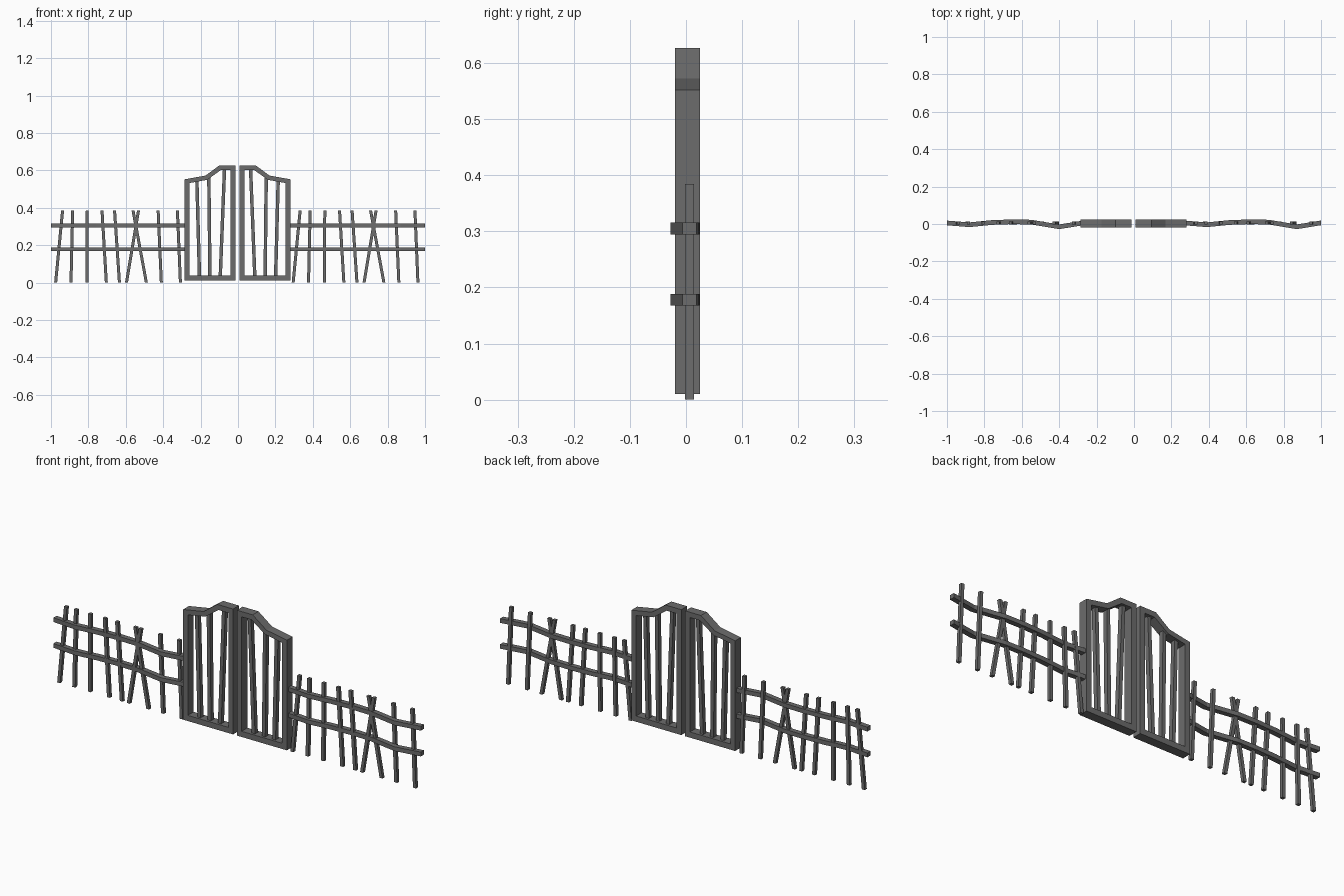
import bpy
import bmesh
from mathutils import Vector

cube = bpy.data.objects.get("Cube")
if cube:
    bpy.data.objects.remove(cube, do_unlink=True)

# Single flat colour for all the ironwork
iron = bpy.data.materials.new("dark_grey_iron")
iron.use_nodes = True
colour = (0.15, 0.15, 0.15, 1)
iron.diffuse_color = colour
iron.node_tree.nodes["Principled BSDF"].inputs["Base Color"].default_value = colour


def finish(name, bm):
    bmesh.ops.recalc_face_normals(bm, faces=bm.faces)
    mesh = bpy.data.meshes.new(name)
    bm.to_mesh(mesh)
    bm.free()
    mesh.materials.append(iron)
    obj = bpy.data.objects.new(name, mesh)
    bpy.context.collection.objects.link(obj)
    return obj


def beam(name, path, a, b):
    """Sweep a four-sided section with half-axes a and b along a path."""
    a, b = Vector(a), Vector(b)
    bm = bmesh.new()
    rings = [[bm.verts.new(Vector(p) + i * a + j * b)
              for i, j in ((-1, -1), (1, -1), (1, 1), (-1, 1))] for p in path]
    for r, s in zip(rings, rings[1:]):
        for k in range(4):
            n = (k + 1) % 4
            bm.faces.new((r[k], r[n], s[n], s[k]))
    bm.faces.new(rings[0])
    bm.faces.new(rings[-1])
    return finish(name, bm)


def frame(name, outer, inner, y0, y1):
    """Extruded ring between two matching outlines."""
    bm = bmesh.new()
    loops = [[bm.verts.new((x, y, z)) for x, z in loop]
             for loop, y in ((outer, y0), (inner, y0), (inner, y1), (outer, y1))]
    for k in range(len(outer)):
        n = (k + 1) % len(outer)
        for r, s in zip(loops, loops[1:] + loops[:1]):
            bm.faces.new((r[k], r[n], s[n], s[k]))
    return finish(name, bm)


# Gate leaves: arched frame and three leaning bars, mirrored about the gap
MID = -0.0025
OUTER = [(0.008, 0.01), (0.28, 0.01), (0.28, 0.552),
         (0.168, 0.572), (0.094, 0.627), (0.008, 0.627)]
INNER = [(0.034, 0.038), (0.254, 0.038), (0.254, 0.532),
         (0.160, 0.549), (0.087, 0.601), (0.034, 0.601)]
BARS = [(0.090, 0.067, 0.612), (0.145, 0.151, 0.568), (0.201, 0.215, 0.550)]

for side in ("left", "right"):
    def fx(x):
        return x if side == "left" else 2 * MID - x
    frame(f"{side}_gate_frame", [(fx(x), z) for x, z in OUTER],
          [(fx(x), z) for x, z in INNER], -0.02, 0.025)
    for i, (low, high, top) in enumerate(BARS):
        beam(f"{side}_gate_bar_{i + 1}",
             [(fx(low), 0.0025, 0.03), (fx(high), 0.0025, top)],
             (0.009, 0, 0), (0, 0.011, 0))

# Fence panels: wavy rails and crooked pickets, the same panel on both sides
WAVE = [(-1, 0.0055), (-0.88, -0.004), (-0.76, 0.008), (-0.65, 0.012),
        (-0.55, 0.010), (-0.40, -0.015), (-0.27, 0.006)]
PICKETS = [(-0.975, -0.938), (-0.893, -0.884), (-0.808, -0.806),
           (-0.704, -0.727), (-0.634, -0.660), (-0.490, -0.561),
           (-0.596, -0.532), (-0.410, -0.427), (-0.308, -0.324)]

for side, shift in (("right", 0), ("left", 1.27)):
    for level, z in (("lower", 0.178), ("upper", 0.305)):
        beam(f"{side}_{level}_rail", [(x + shift, y, z) for x, y in WAVE],
             (0, 0.0125, 0), (0, 0, 0.0105))
    for i, (low, high) in enumerate(PICKETS):
        beam(f"{side}_picket_{i + 1}",
             [(low + shift, 0.006, 0), (high + shift, 0.006, 0.384)],
             (0.008, 0, 0), (0, 0.008, 0))
